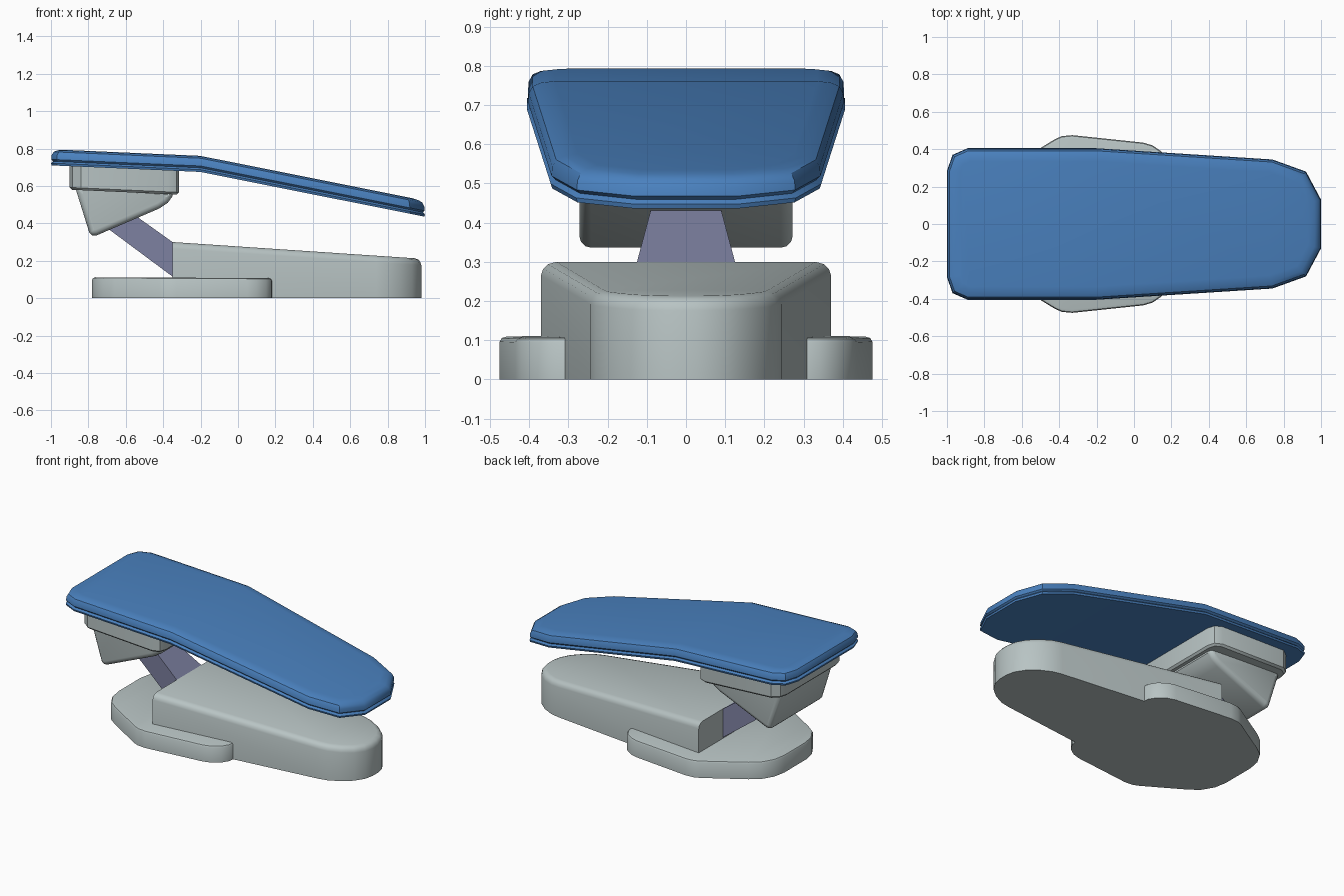
import bpy, bmesh, math
from mathutils import Vector

if "Cube" in bpy.data.objects:
    bpy.data.objects.remove(bpy.data.objects["Cube"])


def material(name, rgb):
    m = bpy.data.materials.new(name)
    m.diffuse_color = (*rgb, 1)
    m.use_nodes = True
    m.node_tree.nodes["Principled BSDF"].inputs["Base Color"].default_value = m.diffuse_color
    return m


GREY = material("light grey enamel", (0.48, 0.55, 0.55))
BLUE = material("blue upholstery", (0.068, 0.22, 0.52))
STEEL = material("violet grey steel", (0.195, 0.21, 0.34))


def finish(name, bm, mat, angle=32):
    bmesh.ops.recalc_face_normals(bm, faces=bm.faces[:])
    me = bpy.data.meshes.new(name)
    bm.to_mesh(me)
    bm.free()
    me.materials.append(mat)
    ob = bpy.data.objects.new(name, me)
    bpy.context.collection.objects.link(ob)
    bpy.ops.object.select_all(action='DESELECT')
    ob.select_set(True)
    bpy.context.view_layer.objects.active = ob
    bpy.ops.object.shade_smooth_by_angle(angle=math.radians(angle))
    return ob


def inset(pts, d):
    """Offset a clockwise outline inwards by d with mitred corners."""
    out = []
    for i, p in enumerate(pts):
        a = (p - pts[i - 1]).normalized()
        b = (pts[(i + 1) % len(pts)] - p).normalized()
        na, nb = Vector((a.y, -a.x)), Vector((b.y, -b.x))
        out.append(p + (na + nb) * d / (1 + na.dot(nb)))
    return out


def loft(name, half, layers, mat, flat_back=False):
    """Stack inset copies of a y-symmetric outline; layers = (inset, z(x))."""
    pts = [Vector(p) for p in half] + [Vector((x, -y)) for x, y in reversed(half)]
    n, bm, rings = len(pts), bmesh.new(), []
    for d, z in layers:
        ring = inset(pts, d)
        if flat_back:
            ring[0].x = ring[-1].x = half[0][0]
        rings.append([bm.verts.new((p.x, p.y, z(p.x))) for p in ring])
    for lo, hi in zip(rings, rings[1:]):
        for i in range(n):
            j = (i + 1) % n
            bm.faces.new((lo[i], lo[j], hi[j], hi[i]))
    for r in (rings[0], rings[-1]):
        for i in range(n // 2 - 1):
            bm.faces.new((r[i], r[i + 1], r[n - 2 - i], r[n - 1 - i]))
    return finish(name, bm, mat)


def side_prism(name, profile, width, mat, bevel=0):
    """Extrude an xz profile across y; width(x) gives the half width."""
    bm = bmesh.new()
    l, r = [[bm.verts.new((x, s * width(x), z)) for x, z in profile] for s in (-1, 1)]
    bm.faces.new(l)
    bm.faces.new(r)
    for i in range(len(l)):
        j = (i + 1) % len(l)
        bm.faces.new((l[i], l[j], r[j], r[i]))
    if bevel:
        ends = [e for f in bm.faces if len(f.verts) > 4 for e in f.edges]
        bmesh.ops.bevel(bm, geom=ends, offset=bevel, segments=3, profile=0.5, affect='EDGES')
    return finish(name, bm, mat)


def underside(x):
    """Underside of the bent cushion."""
    return 0.71 - 0.044 * (x + 1) if x < -0.2 else 0.675 - 0.2 * (x + 0.2)


def above(h):
    return lambda x: underside(x) + h


# Cushion: bent slab with a piping groove and a soft top edge
loft("cushion",
     [(-1, .285), (-.97, .37), (-.89, .405), (-.2, .405), (.74, .345), (.92, .28), (1, .13)],
     [(.004, above(0)), (0, above(.012)), (.012, above(.022)), (.002, above(.032)),
      (.004, above(.055)), (.014, above(.073)), (.035, above(.082)), (.07, above(.086))], BLUE)


# Seat bracket: shallow tray under the head end
def tray(x):
    return 0.58 - 0.045 * (x + 0.9)


loft("seat_bracket",
     [(-.9, .25), (-.885, .30), (-.84, .335), (-.375, .345), (-.33, .325), (-.315, .28)],
     [(.012, tray), (0, lambda x: tray(x) + .012), (0, above(.004))], GREY)

# Wedge housing hanging from the bracket
side_prism("wedge_housing",
           [(-.865, .59), (-.865, .575), (-.795, .35), (-.78, .336), (-.755, .336),
            (-.42, .48), (-.375, .51), (-.35, .545), (-.35, .57)],
           lambda x: .272, GREY, .03)

# Lifting arm, narrowing upwards
side_prism("lifting_arm",
           [(-.34, .108), (-.34, .293), (-.6, .478), (-.74, .405)],
           lambda x: max(.065, .125 + (x + .35) * .19), STEEL)


# Base body: tapering box with a rounded foot end
def body_top(h):
    return lambda x: 0.30 - 0.067 * (x + 0.35) - h


loft("base_body",
     [(-.35, .37), (.74, .243), (.80, .23), (.87, .195), (.93, .145), (.968, .085), (.98, .028)],
     [(0, lambda x: 0), (0, body_top(.035)), (.005, body_top(.018)),
      (.016, body_top(.006)), (.035, body_top(0))], GREY, flat_back=True)

# Floor plate: low flared foot around the base
loft("floor_plate",
     [(-.78, .11), (-.765, .19), (-.72, .265), (-.66, .31), (-.42, .455), (-.385, .47), (-.33, .475),
      (.05, .435), (.10, .42), (.15, .385), (.178, .34), (.182, .30)],
     [(0, lambda x: 0), (0, lambda x: .095 - .005 * x), (.005, lambda x: .104 - .005 * x),
      (.018, lambda x: .108 - .005 * x)], GREY)
